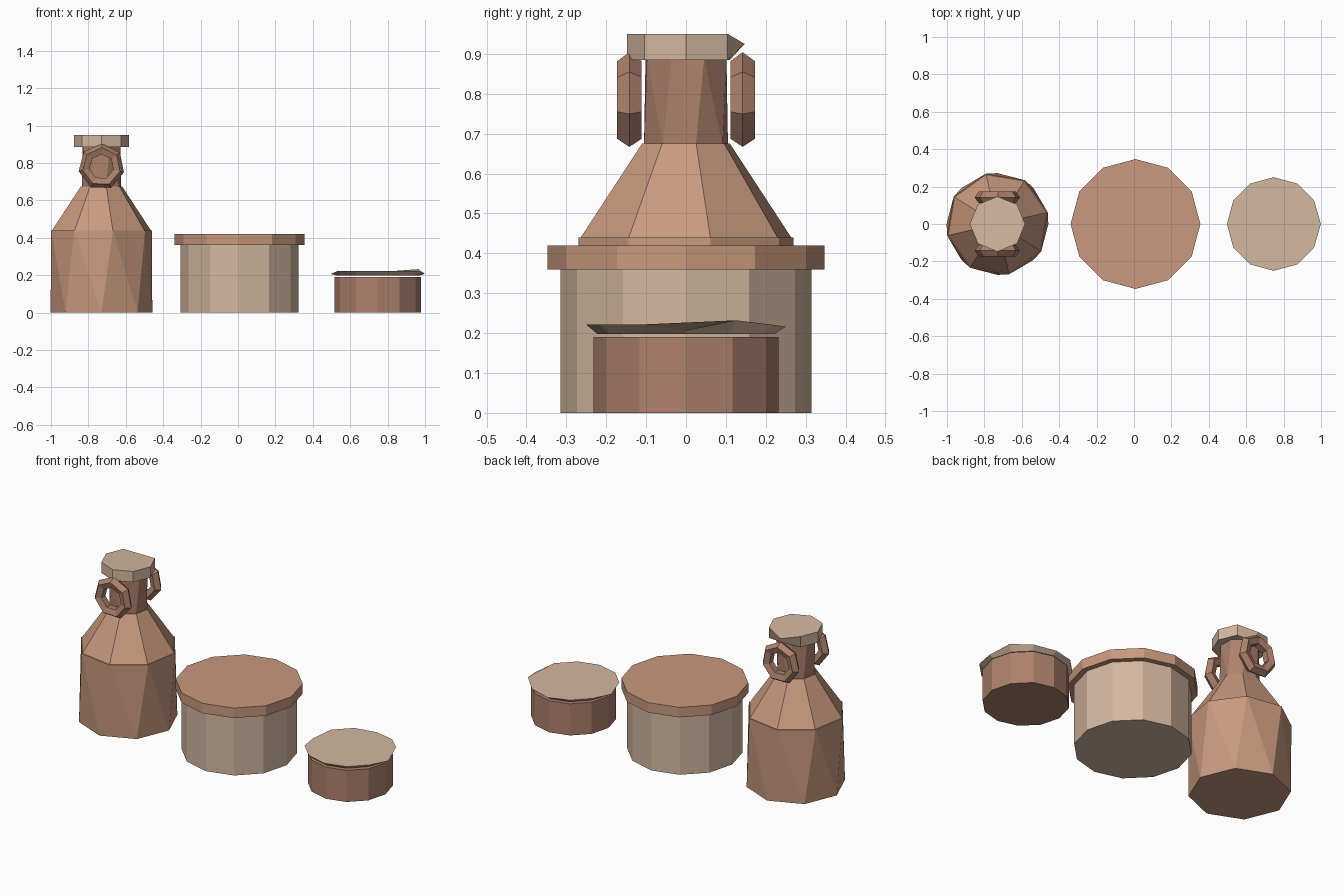
import bpy
from math import sin, cos, radians, pi

if "Cube" in bpy.data.objects:
    bpy.data.objects.remove(bpy.data.objects["Cube"])


def material(name, rgb):
    m = bpy.data.materials.new(name)
    m.diffuse_color = (*rgb, 1)
    m.use_nodes = True
    m.node_tree.nodes["Principled BSDF"].inputs["Base Color"].default_value = m.diffuse_color
    return m


terracotta = material("terracotta", (0.58, 0.32, 0.21))
cream = material("cream", (0.66, 0.48, 0.35))
clay = material("dark_clay", (0.42, 0.22, 0.15))


def frustum(name, x, sides, low, high, mat, phase=0, twist=0, tweak={}):
    """Closed low-poly drum; low/high are (radius, z); tweak = {vertex: (radius, z)}."""
    verts = []
    for k, (r, z) in enumerate((low, high)):
        for i in range(sides):
            vr, vz = tweak.get(k * sides + i, (r, z))
            a = radians(phase + twist * k) + 2 * pi * i / sides
            verts.append((x + vr * cos(a), vr * sin(a), vz))
    faces = [tuple(reversed(range(sides))), tuple(range(sides, 2 * sides))]
    for i in range(sides):
        j = (i + 1) % sides
        if twist:
            faces += [(i, j, sides + i), (j, sides + j, sides + i)]
        else:
            faces.append((i, j, sides + j, sides + i))
    mesh = bpy.data.meshes.new(name)
    mesh.from_pydata(verts, [], faces)
    mesh.materials.append(mat)
    ob = bpy.data.objects.new(name, mesh)
    bpy.context.collection.objects.link(ob)
    return ob


# Bottle: twisted body, sloping shoulder, neck and stopper
BX = -0.73
frustum("bottle_body", BX, 8, (0.272, 0), (0.276, 0.44), terracotta, 0, 13)
frustum("bottle_shoulder", BX, 8, (0.274, 0.435), (0.113, 0.675), terracotta, 13)
frustum("bottle_neck", BX, 8, (0.108, 0.67), (0.108, 0.887), clay, 13, 12)
frustum("bottle_stopper", BX, 8, (0.148, 0.885), (0.148, 0.95), cream,
        tweak={2: (0.11, 0.885), 10: (0.147, 0.925)})

# Ring handles at the front and back of the neck
for name, y in (("handle_front", -0.142), ("handle_back", 0.142)):
    bpy.ops.mesh.primitive_torus_add(
        location=(BX, y, 0.78), rotation=(pi / 2, 0.25, 0),
        major_segments=7, minor_segments=5, major_radius=0.092, minor_radius=0.032)
    ring = bpy.context.object
    ring.name = name
    ring.data.materials.append(clay)
    for p in ring.data.polygons:
        p.use_smooth = False

# Large pot with overhanging lid
frustum("pot_body", 0.008, 12, (0.315, 0), (0.315, 0.362), cream)
frustum("pot_lid", 0.008, 12, (0.347, 0.36), (0.347, 0.42), terracotta)

# Small bowl with a thin, slightly warped lid
frustum("bowl_body", 0.747, 12, (0.232, 0), (0.232, 0.19), clay)
frustum("bowl_lid", 0.747, 12, (0.222, 0.198), (0.25, 0.221), cream,
        tweak={12: (0.252, 0.207), 13: (0.25, 0.232), 15: (0.25, 0.216),
               18: (0.25, 0.207)})
